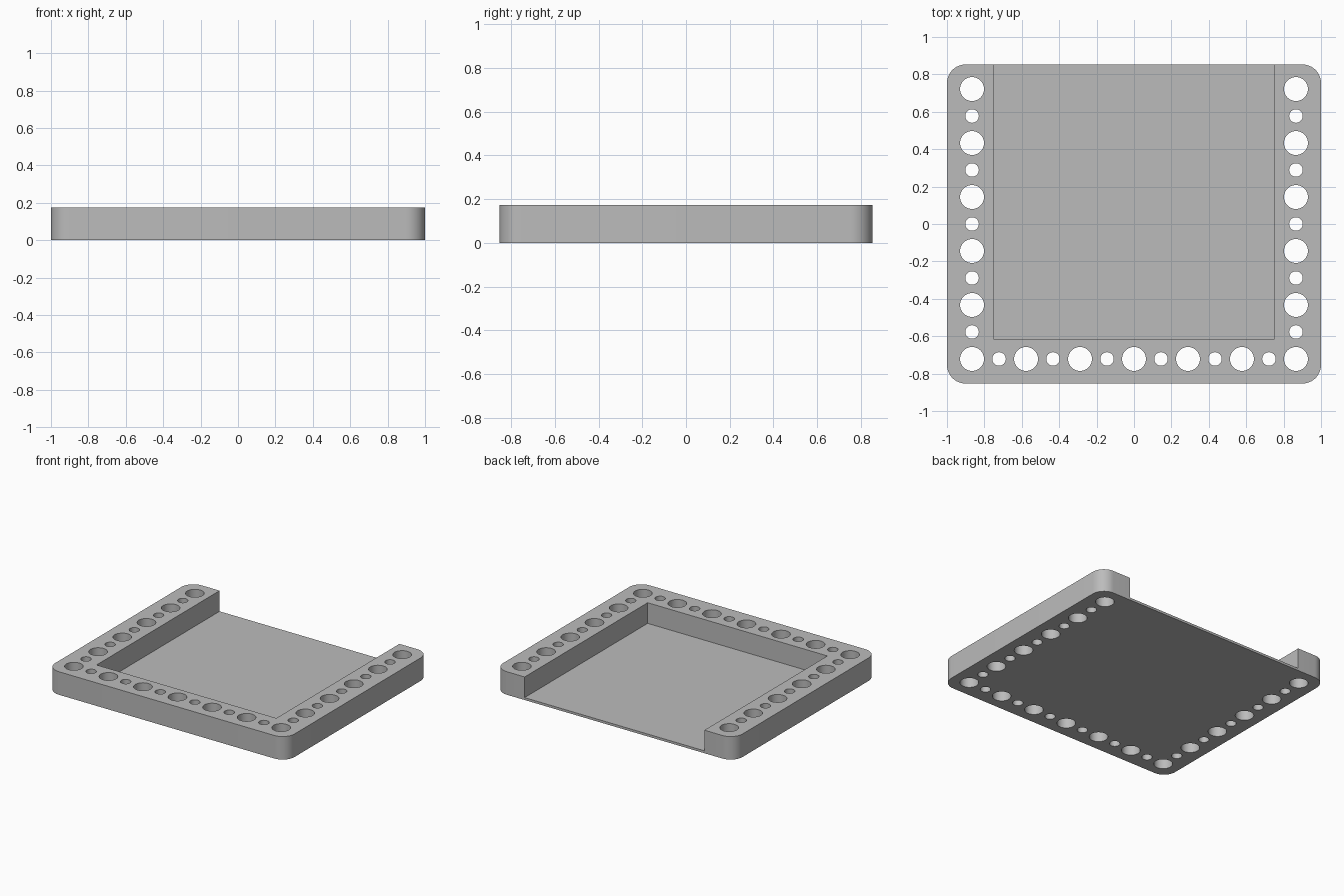
import bpy, bmesh, math
from mathutils import Matrix

HALF_X, HALF_Y, HEIGHT, FLOOR = 1.0, 0.853, 0.174, 0.018
CORNER, PITCH = 0.1, 0.1443
BIG, SMALL = 0.064, 0.036

cube = bpy.data.objects.get("Cube")
if cube:
    bpy.data.objects.remove(cube, do_unlink=True)

grey = bpy.data.materials.new("plain grey")
grey.use_nodes = True
colour = (0.5, 0.5, 0.5, 1)
grey.diffuse_color = colour
grey.node_tree.nodes["Principled BSDF"].inputs["Base Color"].default_value = colour


def make_object(name, bm, helper=False):
    bmesh.ops.recalc_face_normals(bm, faces=bm.faces)
    mesh = bpy.data.meshes.new(name)
    bm.to_mesh(mesh)
    bm.free()
    mesh.materials.append(grey)
    obj = bpy.data.objects.new(name, mesh)
    bpy.context.collection.objects.link(obj)
    if helper:
        obj.hide_render = True
        obj.hide_viewport = True
        obj.display_type = 'WIRE'
    return obj


# Rounded block for the whole tray
bm = bmesh.new()
bmesh.ops.create_cube(bm, size=1, matrix=Matrix.Translation((0, 0, HEIGHT / 2))
                      @ Matrix.Diagonal((2 * HALF_X, 2 * HALF_Y, HEIGHT, 1)))
uprights = [e for e in bm.edges if abs(e.verts[0].co.z - e.verts[1].co.z) > HEIGHT / 2]
bmesh.ops.bevel(bm, geom=uprights, offset=CORNER, segments=12, profile=0.5, affect='EDGES')
tray = make_object("tray", bm)

# Pocket open at the back
bm = bmesh.new()
x, front, back, top = 0.751, -0.615, HALF_Y + 0.2, HEIGHT + 0.2
bmesh.ops.create_cube(bm, size=1, matrix=Matrix.Translation((0, (front + back) / 2, (FLOOR + top) / 2))
                      @ Matrix.Diagonal((2 * x, back - front, top - FLOOR, 1)))
pocket = make_object("pocket_cutter", bm, True)

# Alternating large and small holes along the two sides and the front
holes = [(side * 6 * PITCH, j * PITCH, BIG if j % 2 else SMALL)
         for side in (-1, 1) for j in range(-5, 6)]
holes += [(i * PITCH, -5 * PITCH, SMALL if i % 2 else BIG) for i in range(-5, 6)]
bm = bmesh.new()
for px, py, radius in holes:
    bmesh.ops.create_cone(bm, cap_ends=True, segments=40, radius1=radius, radius2=radius,
                          depth=1, matrix=Matrix.Translation((px, py, 0)))
drills = make_object("hole_cutter", bm, True)

for cutter in (pocket, drills):
    cut = tray.modifiers.new(cutter.name, 'BOOLEAN')
    cut.operation = 'DIFFERENCE'
    cut.solver = 'EXACT'
    cut.object = cutter

# Apply the cuts, then shade the curved walls smoothly
bpy.ops.object.select_all(action='DESELECT')
tray.select_set(True)
bpy.context.view_layer.objects.active = tray
for name in [m.name for m in tray.modifiers]:
    bpy.ops.object.modifier_apply(modifier=name)
for cutter in (pocket, drills):
    bpy.data.objects.remove(cutter, do_unlink=True)
bpy.ops.object.shade_smooth_by_angle(angle=math.radians(30))
